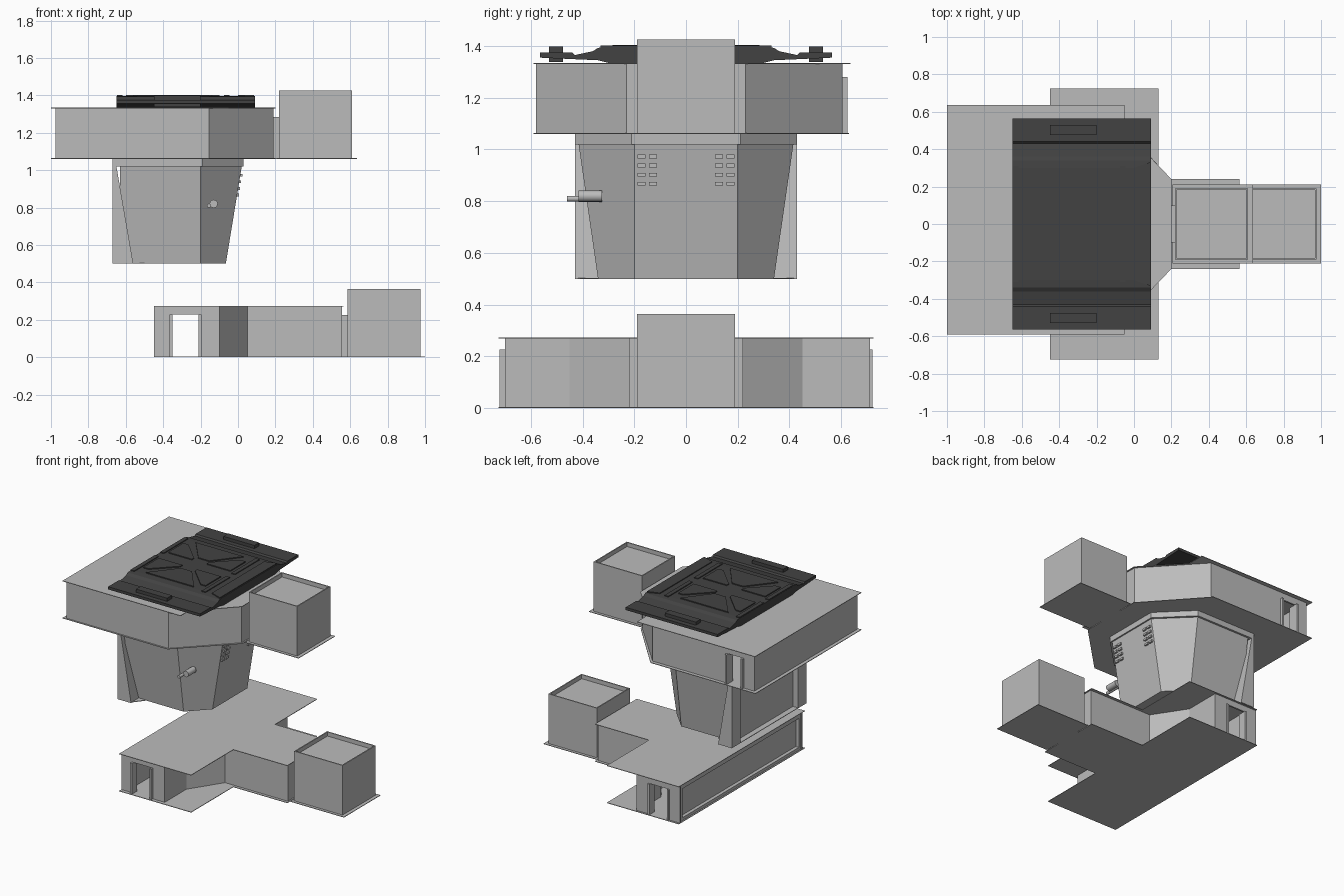
import bpy, bmesh, math
from mathutils import Matrix, Vector

old = bpy.data.objects.get("Cube")
if old:
    bpy.data.objects.remove(old, do_unlink=True)


def material(name, value):
    m = bpy.data.materials.new(name)
    m.use_nodes = True
    colour = (value, value, value, 1)
    m.diffuse_color = colour
    bsdf = m.node_tree.nodes["Principled BSDF"]
    bsdf.inputs["Base Color"].default_value = colour
    bsdf.inputs["Roughness"].default_value = 0.8
    return m


GREY = material("light grey", 0.5)
DARK = material("charcoal", 0.055)


def finish(name, bm, mat):
    bmesh.ops.recalc_face_normals(bm, faces=bm.faces)
    mesh = bpy.data.meshes.new(name)
    bm.to_mesh(mesh)
    bm.free()
    mesh.materials.append(mat)
    ob = bpy.data.objects.new(name, mesh)
    bpy.context.scene.collection.objects.link(ob)
    return ob


def loft(name, low, high, z0, z1, mat=GREY, matrix=Matrix()):
    """Solid between two outlines with the same number of points."""
    bm = bmesh.new()
    a = [bm.verts.new(matrix @ Vector((x, y, z0))) for x, y in low]
    b = [bm.verts.new(matrix @ Vector((x, y, z1))) for x, y in high]
    n = len(a)
    bm.faces.new(a)
    bm.faces.new(b)
    for i in range(n):
        j = (i + 1) % n
        bm.faces.new((a[i], a[j], b[j], b[i]))
    return finish(name, bm, mat)


def prism(name, pts, z0, z1, mat=GREY, matrix=Matrix()):
    return loft(name, pts, pts, z0, z1, mat, matrix)


def block(name, x0, x1, y0, y1, z0, z1, mat=GREY):
    return prism(name, [(x0, y0), (x1, y0), (x1, y1), (x0, y1)], z0, z1, mat)


def wall(name, p, q, z, h, door=None, t=0.012):
    """Upright thin wall from p to q, with an optional door (start, end, height)."""
    p, q = Vector((*p, z)), Vector((*q, z))
    along = (q - p).normalized()
    side = along.cross(Vector((0, 0, 1)))
    m = Matrix.Translation(p) @ Matrix((along, (0, 0, 1), side)).transposed().to_4x4()
    n = (q - p).length
    pts = [(0, 0)]
    if door:
        s, e, top = door
        pts += [(s, 0), (s, top), (e, top), (e, 0)]
    prism(name, pts + [(n, 0), (n, h), (0, h)], -t, 0, GREY, m)


def mirrored(half):
    """Complete an outline across y = 0."""
    return half + [(x, -y) for x, y in reversed(half)]


def cylinder(name, x, y0, y1, z, r):
    bm = bmesh.new()
    m = Matrix.Translation((x, (y0 + y1) / 2, z)) @ Matrix.Rotation(math.pi / 2, 4, "X")
    bmesh.ops.create_cone(bm, cap_ends=True, segments=16, radius1=r, radius2=r,
                          depth=y1 - y0, matrix=m)
    ob = finish(name, bm, GREY)
    for f in ob.data.polygons:
        f.use_smooth = len(f.vertices) == 4


def end_box(name, x, z):
    """Boxy pod with a floor flange, a sunken roof and a parapet."""
    x1 = x + 0.39
    block(name + "_floor", x - 0.015, x1 + 0.025, -0.21, 0.21, z, z + 0.004)
    block(name + "_body", x, x1, -0.19, 0.19, z, z + 0.335)
    for i, s in enumerate((-1, 1)):
        ya, yb = sorted((s * 0.19, s * 0.182))
        block(f"{name}_parapet_side_{i}", x, x1, ya, yb, z + 0.33, z + 0.365)
        xa = x if s < 0 else x1 - 0.008
        block(f"{name}_parapet_end_{i}", xa, xa + 0.008, -0.182, 0.182, z + 0.33, z + 0.365)
    block(name + "_neck", x - 0.035, x, -0.1, 0.1, z, z + 0.225)


# Lower storey: floor, roof and walls around an open passage
plan = mirrored([(-0.45, -0.725), (0.13, -0.725), (0.13, -0.24), (0.565, -0.24)])
prism("lower_floor", plan, 0, 0.004)
prism("lower_roof", plan, 0.27, 0.274)
path = [(-0.45, -0.70), (-0.10, -0.70), (-0.10, -0.45), (0.05, -0.22), (0.555, -0.22)]
for i, (a, b) in enumerate(zip(path, path[1:])):
    door = (0.1, 0.24, 0.227) if i == 0 else None
    wall(f"lower_wall_front_{i}", a, b, 0, 0.27, door)
    a, b = (a[0], -a[1]), (b[0], -b[1])
    if i == 0:
        wall("lower_wall_back_0", a, b, 0, 0.27, door)
    else:
        wall(f"lower_wall_back_{i}", b, a, 0, 0.27)
wall("lower_corridor_end", (0.555, -0.22), (0.555, 0.22), 0, 0.27)

# Door jambs at both ends of the passage
for s in (-1, 1):
    for x in (-0.365, -0.21):
        ya, yb = sorted((s * 0.66, s * 0.72))
        block("door_jamb", x, x + 0.015, ya, yb, 0, 0.227)

# Long recessed side panel with a frame
block("long_side_panel", -0.415, -0.405, -0.7, 0.7, 0, 0.27)
block("long_side_sill", -0.44, -0.41, -0.7, 0.7, 0, 0.025)
block("long_side_lintel", -0.44, -0.41, -0.7, 0.7, 0.235, 0.27)
for y in (-0.7, 0.67):
    block("long_side_post", -0.44, -0.41, y, y + 0.03, 0.025, 0.235)

# Tower with leaning sides
low = mirrored([(-0.63, -0.34), (-0.2, -0.34), (-0.065, -0.2)])
high = mirrored([(-0.63, -0.415), (-0.2, -0.415), (0.02, -0.2)])
rim = mirrored([(-0.67, -0.43), (-0.19, -0.43), (0.03, -0.21)])
loft("tower", low, high, 0.5, 1.02)
prism("tower_rim", rim, 1.02, 1.06)
prism("tower_floor", mirrored([(-0.67, -0.43), (-0.57, -0.43), (-0.5, -0.34),
                               (-0.2, -0.34), (-0.065, -0.2)]), 0.5, 0.504)

# Tapered corner fins at the rear of the tower
fin = [(-0.67, 0.5), (-0.56, 0.5), (-0.65, 1.02), (-0.67, 1.02)]
upright = Matrix.Rotation(math.pi / 2, 4, "X")
for name, y in (("front_fin", -0.43), ("back_fin", 0.33)):
    prism(name, fin, -y - 0.1, -y, GREY, upright)

# Louvre slats on the tower's end face
for y in (-0.15, 0.15):
    for col in (-0.022, 0.022):
        for row in range(4):
            z = 0.86 + row * 0.035
            x = -0.065 + (z - 0.5) * 0.085 / 0.52
            block("louvre_slat", x - 0.005, x + 0.012, y + col - 0.015, y + col + 0.015,
                  z, z + 0.015)

# Stub pipes
cylinder("thin_pipe", -0.155, -0.46, -0.34, 0.81, 0.011)
cylinder("thick_pipe", -0.13, -0.415, -0.325, 0.82, 0.022)

# Upper storey
ring = [(-0.975, -0.58), (-0.155, -0.58), (0.19, -0.23), (0.19, 0.23),
        (-0.155, 0.605), (-0.975, 0.605)]
prism("upper_floor", [(-1, -0.59), (-0.155, -0.59), (0.2, -0.235), (0.2, 0.235),
                      (-0.155, 0.63), (-1, 0.63)], 1.06, 1.064)
prism("upper_roof", [(-1, -0.59), (-0.05, -0.59), (-0.05, -0.5), (0.2, -0.24), (0.2, 0.24),
                     (-0.05, 0.5), (-0.05, 0.635), (-1, 0.635)], 1.33, 1.334)
for i, a in enumerate(ring):
    b = ring[(i + 1) % len(ring)]
    wall(f"upper_wall_{i}", a, b, 1.06, 0.27, (0.61, 0.725, 0.22) if i == 4 else None)
for x in (-0.89, -0.765):
    block("upper_door_jamb", x, x + 0.015, 0.55, 0.625, 1.06, 1.28)

# End pods
end_box("lower_pod", 0.585, 0)
end_box("upper_pod", 0.22, 1.06)

# Dark roof panel: one section swept along x
section = [(-0.565, 1.355), (-0.565, 1.375), (-0.44, 1.375), (-0.43, 1.365), (-0.36, 1.38),
           (-0.34, 1.393), (-0.30, 1.396)]
section += [(-y, z) for y, z in reversed(section)]
section += [(0.34, 1.345), (0.30, 1.335), (-0.30, 1.335), (-0.34, 1.345)]
sweep = Matrix(((0, 0, 1, 0), (1, 0, 0, 0), (0, 1, 0, 0), (0, 0, 0, 1)))
prism("roof_panel", section, -0.65, 0.09, DARK, sweep)

# Raised shapes on the roof panel
shapes = {
    "trapezoid": [(-0.54, 0.285), (-0.155, 0.285), (-0.3, 0.1), (-0.39, 0.1)],
    "rear_wedge": [(-0.6, 0.23), (-0.6, 0.055), (-0.41, 0.055), (-0.41, 0.08), (-0.56, 0.23)],
    "front_wedge": [(-0.1, 0.23), (-0.1, 0.055), (-0.29, 0.055), (-0.29, 0.08), (-0.14, 0.23)],
}
for s in (-1, 1):
    for name, pts in shapes.items():
        prism(f"roof_{name}", [(x, s * y) for x, y in pts], 1.395, 1.403, DARK)
    ya, yb = sorted((s * 0.475, s * 0.53))
    block("roof_side_pad", -0.45, -0.2, ya, yb, 1.338, 1.398, DARK)
    for x in (-0.648, -0.075):
        ya, yb = sorted((s * 0.03, s * 0.31))
        block("roof_end_bar", x, x + 0.03, ya, yb, 1.395, 1.402, DARK)
prism("roof_front_band", mirrored([(0, -0.3), (0.085, -0.33)]), 1.393, 1.402, DARK)
